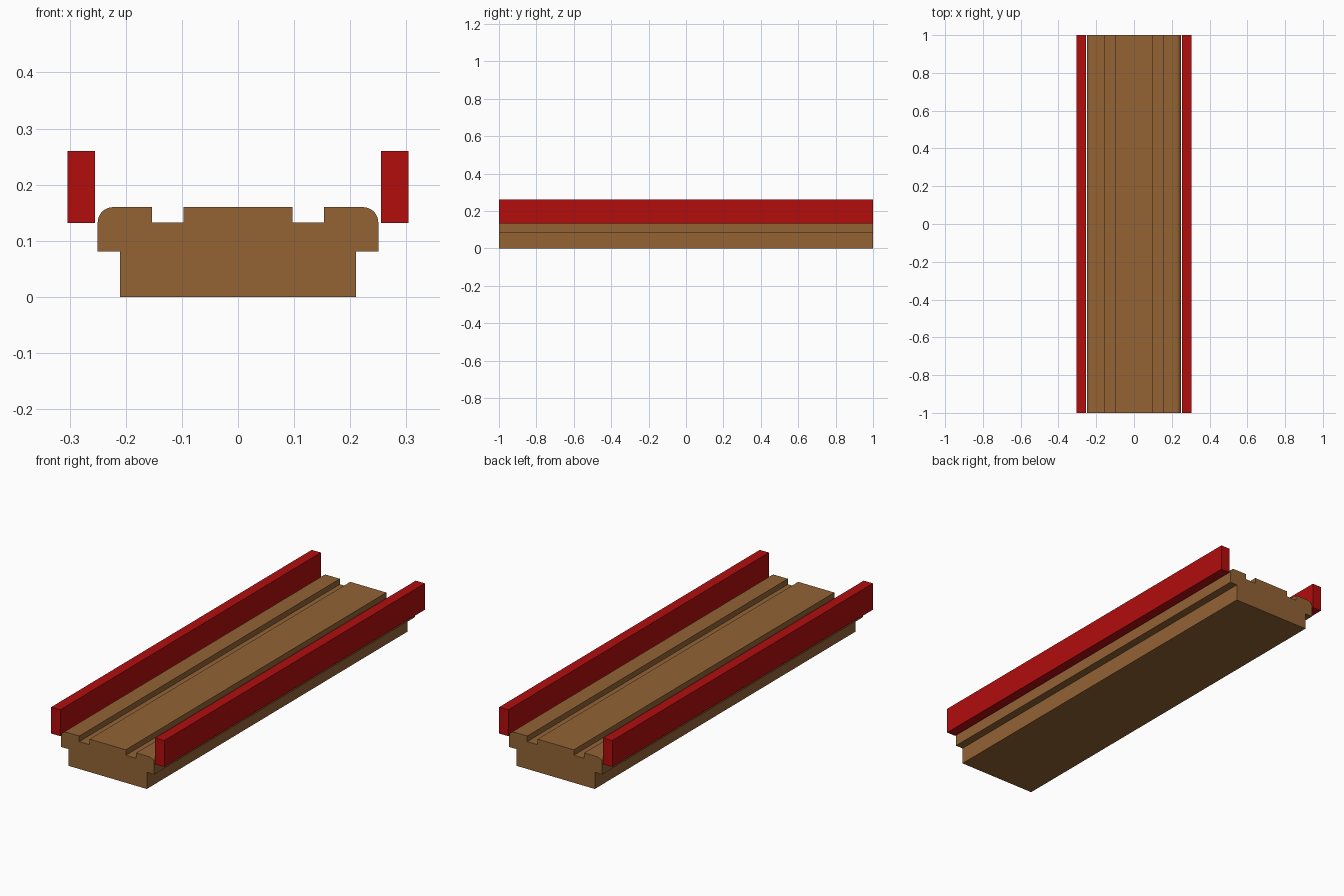
import bpy, bmesh, math

if "Cube" in bpy.data.objects:
    bpy.data.objects.remove(bpy.data.objects["Cube"])


def material(name, rgb):
    m = bpy.data.materials.new(name)
    m.diffuse_color = (*rgb, 1)
    m.use_nodes = True
    m.node_tree.nodes["Principled BSDF"].inputs["Base Color"].default_value = m.diffuse_color
    return m


wood = material("brown wood", (0.292, 0.125, 0.036))
red = material("red paint", (0.445, 0.004, 0.004))


def extrude_profile(name, points, mat, y0=-1.0, y1=1.0):
    """Sweep a closed x/z outline along y."""
    bm = bmesh.new()
    face = bm.faces.new([bm.verts.new((x, y0, z)) for x, z in points])
    ext = bmesh.ops.extrude_face_region(bm, geom=[face])
    moved = [v for v in ext["geom"] if isinstance(v, bmesh.types.BMVert)]
    bmesh.ops.translate(bm, verts=moved, vec=(0, y1 - y0, 0))
    bmesh.ops.recalc_face_normals(bm, faces=bm.faces)
    mesh = bpy.data.meshes.new(name)
    bm.to_mesh(mesh)
    bm.free()
    mesh.materials.append(mat)
    obj = bpy.data.objects.new(name, mesh)
    bpy.context.collection.objects.link(obj)
    return obj


# Grooved deck: right half of the outline, with a rounded top edge, then mirrored
R, TOP, GROOVE = 0.027, 0.16, 0.133
half = [(0.21, 0), (0.21, 0.081), (0.25, 0.081)]
half += [(0.25 - R + R * math.cos(a), TOP - R + R * math.sin(a))
         for a in (math.pi / 2 * i / 8 for i in range(9))]
half += [(0.153, TOP), (0.153, GROOVE), (0.097, GROOVE), (0.097, TOP)]
deck = extrude_profile("deck", half + [(-x, z) for x, z in reversed(half)], wood)

# Side rails
for side, name in ((-1, "left_rail"), (1, "right_rail")):
    extrude_profile(name, [(side * x, z) for x, z in
                           ((0.255, 0.132), (0.304, 0.132), (0.304, 0.26), (0.255, 0.26))], red)
